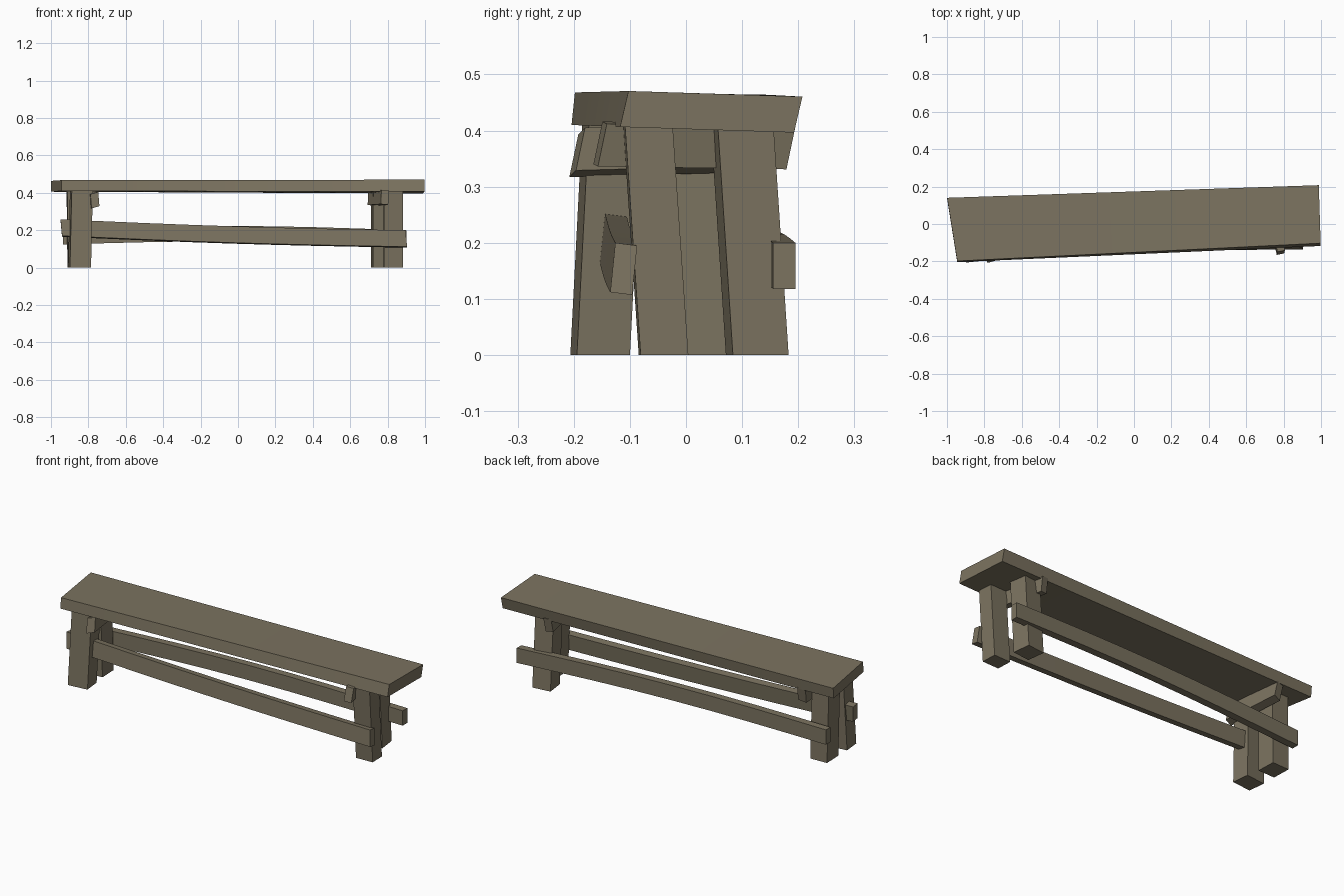
import bpy, bmesh, math
from mathutils import Vector

cube = bpy.data.objects.get("Cube")
if cube:
    bpy.data.objects.remove(cube)

# One weathered wood colour for every part
wood = bpy.data.materials.new("weathered_wood")
wood.use_nodes = True
colour = (0.2, 0.172, 0.117, 1)
wood.diffuse_color = colour
wood.node_tree.nodes["Principled BSDF"].inputs["Base Color"].default_value = colour
wood.node_tree.nodes["Principled BSDF"].inputs["Roughness"].default_value = 0.9


def beam(name, start, end, u, v, u_end=None, v_end=None, bow=0, segments=1):
    """Four-sided timber; u and v are half-widths of its section, bow lifts its middle."""
    start, end, u, v = map(Vector, (start, end, u, v))
    u_end, v_end = Vector(u_end or u), Vector(v_end or v)
    bm = bmesh.new()
    rings = []
    for i in range(segments + 1):
        t = i / segments
        p = start.lerp(end, t) + Vector((0, 0, bow * math.sin(math.pi * t)))
        a, b = u.lerp(u_end, t), v.lerp(v_end, t)
        rings.append([bm.verts.new(c) for c in (p - a - b, p + a - b, p + a + b, p - a + b)])
    for r, s in zip(rings, rings[1:]):
        for k in range(4):
            bm.faces.new((r[k], r[(k + 1) % 4], s[(k + 1) % 4], s[k]))
    bm.faces.new(rings[0])
    bm.faces.new(rings[-1])
    bmesh.ops.recalc_face_normals(bm, faces=bm.faces)
    mesh = bpy.data.meshes.new(name)
    bm.to_mesh(mesh)
    bm.free()
    mesh.materials.append(wood)
    ob = bpy.data.objects.new(name, mesh)
    bpy.context.collection.objects.link(ob)
    if segments > 1:
        bpy.ops.object.select_all(action='DESELECT')
        ob.select_set(True)
        bpy.context.view_layer.objects.active = ob
        bpy.ops.object.shade_smooth_by_angle(angle=math.radians(30))


def leg(name, foot, lean, width, depth, yaw):
    """Square post cut level at the floor, leaning slightly and turned about z."""
    c, s = math.cos(math.radians(yaw)), math.sin(math.radians(yaw))
    top = (foot[0] + lean[0], foot[1] + lean[1], 0.425)
    beam(name, (*foot, 0), top, (width / 2 * c, width / 2 * s, 0),
         (-depth / 2 * s, depth / 2 * c, 0))


# Seat plank, skewed and slightly twisted
beam("seat_plank", (-0.972, -0.032, 0.437), (0.993, 0.045, 0.4335),
     (-0.027, 0.169, -0.002), (0, 0.003, 0.029),
     (-0.005, 0.155, -0.005), (0, 0.0075, 0.032), segments=6)

# Legs
leg("left_front_leg", (0.83, -0.04), (0, -0.029), 0.1, 0.085, 2)
leg("left_back_leg", (0.768, 0.127), (0, -0.028), 0.103, 0.1, 7)
leg("right_front_leg", (-0.847, -0.153), (0.01, 0.022), 0.113, 0.095, 6)
leg("right_back_leg", (-0.86, 0.019), (-0.005, -0.01), 0.1, 0.104, 2)

# Long stretchers, bowed
beam("front_stretcher", (-0.945, -0.131, 0.212), (0.9, -0.111, 0.1535),
     (0, 0.0195, -0.0025), (-0.004, 0.0045, 0.044), bow=-0.008, segments=8)
beam("back_stretcher", (-0.935, 0.092, 0.165), (0.9, 0.175, 0.159),
     (0, 0.02, 0), (0, 0, 0.041), bow=0.02, segments=8)

# Short cross bars under the seat
beam("left_cross_bar", (0.785, -0.153, 0.376), (0.715, 0.183, 0.371),
     (0.02, 0.004, -0.002), (0.002, 0.008, 0.038))
beam("right_cross_bar", (-0.765, -0.194, 0.361), (-0.8, 0.13, 0.37),
     (0.021, 0.006, 0.006), (-0.003, 0.008, 0.038))
